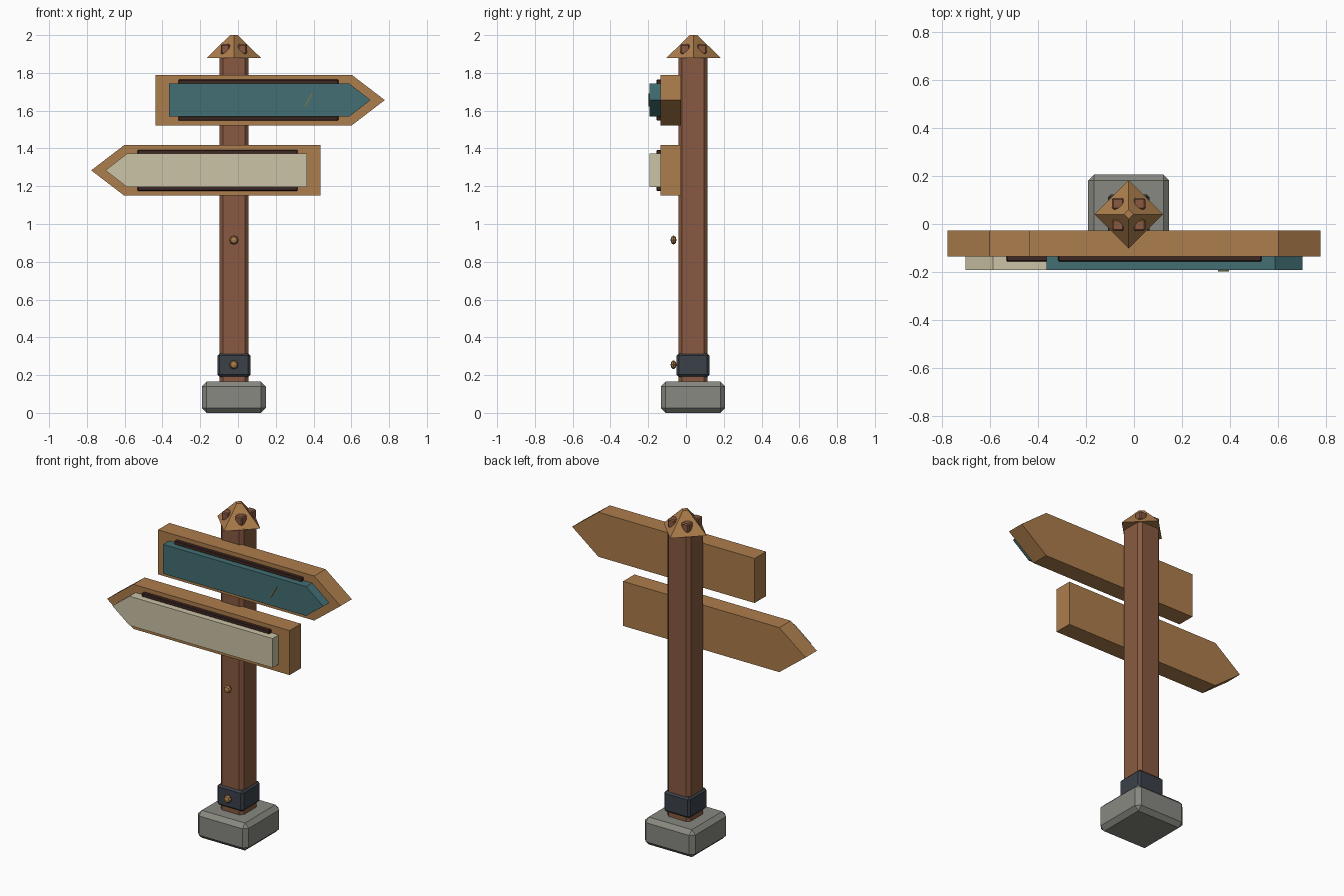
import bpy, bmesh, math
from mathutils import Matrix, Vector

if "Cube" in bpy.data.objects:
    bpy.data.objects.remove(bpy.data.objects["Cube"])


def mat(name, hexcol):
    lin = []
    for i in (0, 2, 4):
        c = int(hexcol[i:i + 2], 16) / 255
        lin.append(c / 12.92 if c < 0.04045 else ((c + 0.055) / 1.055) ** 2.4)
    m = bpy.data.materials.new(name)
    m.diffuse_color = (*lin, 1)
    m.use_nodes = True
    m.node_tree.nodes["Principled BSDF"].inputs["Base Color"].default_value = m.diffuse_color
    return m


WOOD = mat("light_wood", "AC7D4C")
POST = mat("brown_wood", "885A41")
DARK = mat("dark_wood", "3E2823")
TEAL = mat("teal_paint", "426E73")
CREAM = mat("cream_paint", "CBC3A6")
STONE = mat("grey_stone", "888881")
IRON = mat("dark_iron", "3B4149")
MOSS = mat("moss_green", "76794F")

CX, CY = -0.022, 0.037      # post axis


def finish(name, bm, material):
    bmesh.ops.recalc_face_normals(bm, faces=bm.faces)
    me = bpy.data.meshes.new(name)
    bm.to_mesh(me)
    bm.free()
    me.materials.append(material)
    ob = bpy.data.objects.new(name, me)
    bpy.context.collection.objects.link(ob)
    return ob


def box(name, lo, hi, material, bevel=0):
    lo, hi = Vector(lo), Vector(hi)
    bm = bmesh.new()
    bmesh.ops.create_cube(bm, size=1, matrix=Matrix.Translation((lo + hi) / 2)
                          @ Matrix.Diagonal((*(hi - lo), 1)))
    if bevel:
        bmesh.ops.bevel(bm, geom=bm.edges[:], offset=bevel, segments=1, affect='EDGES')
    return finish(name, bm, material)


def extrude(name, pts, vec, material):
    bm = bmesh.new()
    f = bm.faces.new([bm.verts.new(p) for p in pts])
    r = bmesh.ops.extrude_face_region(bm, geom=[f], use_keep_orig=True)
    bmesh.ops.translate(bm, vec=vec, verts=[v for v in r['geom'] if isinstance(v, bmesh.types.BMVert)])
    return finish(name, bm, material)


def arrow(name, back, shoulder, tip, zc, h, y0, y1, side, material):
    prof = [(back, -h), (shoulder, -h), (tip, 0), (shoulder, h), (back, h)]
    return extrude(name, [(side * x, y0, zc + z) for x, z in prof], (0, y1 - y0, 0), material)


# stone foot and iron collar
box("stone_base", (CX - .169, CY - .17, 0), (CX + .169, CY + .17, .165), STONE, .025)
box("iron_collar", (CX - .087, CY - .087, .19), (CX + .087, CY + .087, .315), IRON, .012)

# post with chamfered corners
a, b = .077, .058
octo = [(a, -b), (a, b), (b, a), (-b, a), (-a, b), (-a, -b), (-b, -a), (b, -a)]
extrude("post", [(CX + x, CY + y, .15) for x, y in octo], (0, 0, 1.735), POST)

# pyramid cap with four corner pegs
bm = bmesh.new()
bmesh.ops.create_cone(bm, cap_ends=True, segments=4, radius1=.143, radius2=.02, depth=.12,
                      matrix=Matrix.Translation((CX, CY + .003, 1.94)))
finish("post_cap", bm, WOOD)
for sx in (-1, 1):
    for sy in (-1, 1):
        x, y = CX + sx * .045, CY + .003 + sy * .045
        box("cap_peg", (x - .024, y - .024, 1.9), (x + .024, y + .024, 1.952), POST, .006)

# pointed boards, painted panels and dark trim rails
for label, side, zc, paint in (("upper", 1, 1.656, TEAL), ("lower", -1, 1.284, CREAM)):
    arrow(label + "_board", -.438, .602, .777, zc, .134, -.135, -.027, side, WOOD)
    arrow(label + "_panel", -.364, .588, .702, zc, .088, -.192, -.13, side, paint)
    for s in (-1, 1):
        xs = sorted((side * -.316, side * .532))
        z = zc + s * .097
        box(label + "_trim_rail", (xs[0], -.156, z - .012), (xs[1], -.13, z + .012), DARK, .004)

# small chip mark on the upper panel
extrude("panel_mark", [(.35, -.198, 1.622), (.358, -.198, 1.622), (.396, -.198, 1.69),
                       (.388, -.198, 1.69)], (0, .007, 0), MOSS)

# front studs
for z in (.255, .915):
    bm = bmesh.new()
    bmesh.ops.create_uvsphere(bm, u_segments=8, v_segments=4, radius=1,
                              matrix=Matrix.Translation((CX, -.066, z))
                              @ Matrix.Diagonal((.024, .016, .024, 1))
                              @ Matrix.Rotation(math.pi / 2, 4, 'X'))
    finish("stud", bm, WOOD)
